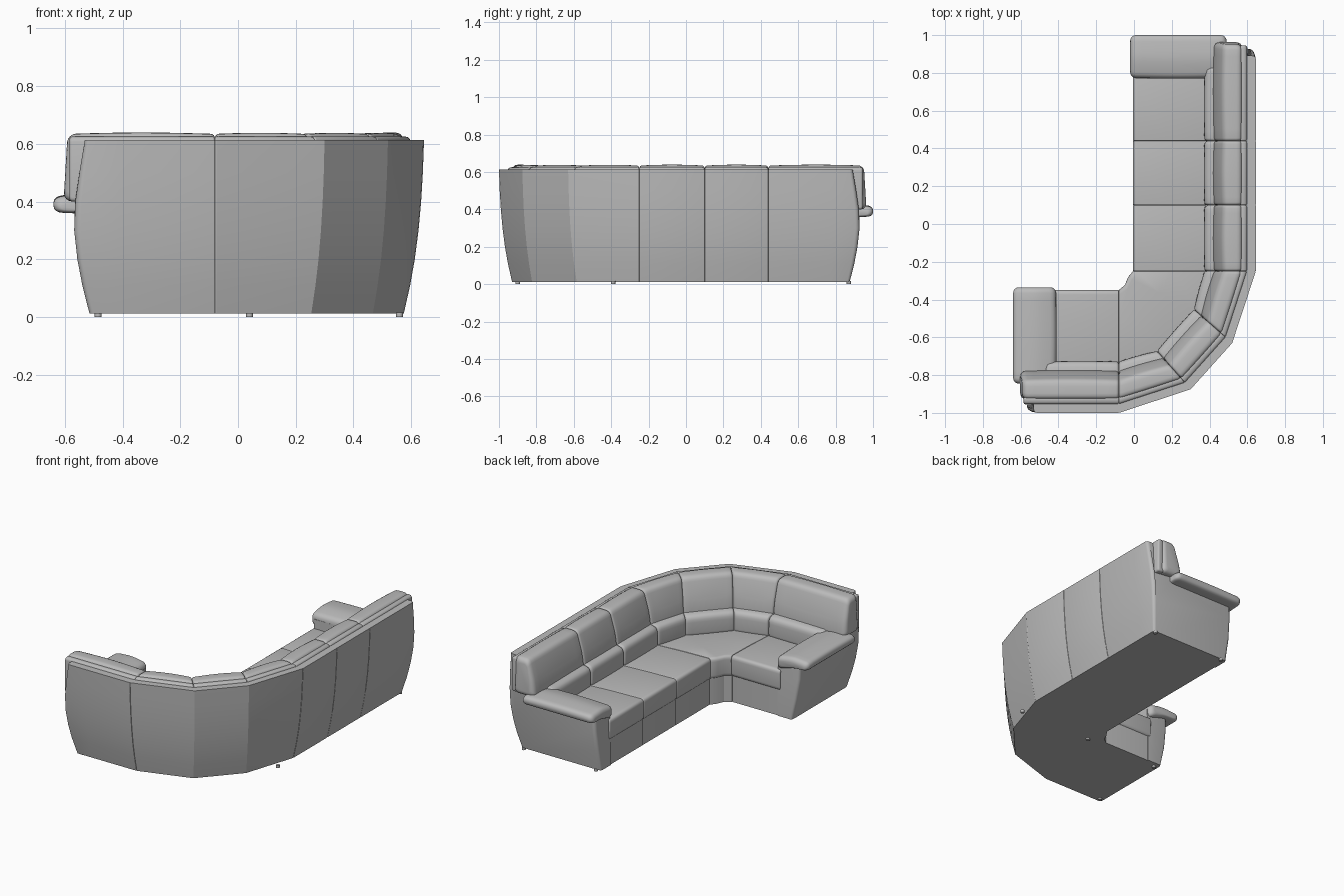
import bpy, bmesh, math
from mathutils import Vector

if "Cube" in bpy.data.objects:
    bpy.data.objects.remove(bpy.data.objects["Cube"])

grey = bpy.data.materials.new("grey leather")
grey.diffuse_color = (0.5, 0.5, 0.5, 1)
grey.use_nodes = True
grey.node_tree.nodes["Principled BSDF"].inputs["Base Color"].default_value = grey.diffuse_color


def finish(name, bm, angle):
    bmesh.ops.recalc_face_normals(bm, faces=bm.faces)
    mesh = bpy.data.meshes.new(name)
    bm.to_mesh(mesh)
    bm.free()
    mesh.materials.append(grey)
    ob = bpy.data.objects.new(name, mesh)
    bpy.context.collection.objects.link(ob)
    bpy.ops.object.select_all(action='DESELECT')
    ob.select_set(True)
    bpy.context.view_layer.objects.active = ob
    bpy.ops.object.shade_smooth_by_angle(angle=math.radians(angle))


def rounded(pts, r, n=4):
    """Round every corner of a closed profile."""
    out = []
    pts = [Vector(p) for p in pts]
    for i, p in enumerate(pts):
        a, b = pts[i - 1] - p, pts[(i + 1) % len(pts)] - p
        a = p + a.normalized() * min(r, a.length * .45)
        b = p + b.normalized() * min(r, b.length * .45)
        for k in range(n + 1):
            t = k / n
            out.append(a * (1 - t) ** 2 + p * 2 * t * (1 - t) + b * t * t)
    return out


def loft(name, stations, prof, r0, r1, angle=35, zin=True, puff=0):
    """Sweep a (u, z) profile through stations, easing both ends in by r0 and r1."""
    us, zs = [p[0] for p in prof], [p[1] for p in prof]
    cu, cz = (min(us) + max(us)) / 2, (min(zs) + max(zs)) / 2
    hu, hz = (max(us) - min(us)) / 2, (max(zs) - min(zs)) / 2
    n = len(stations) - 1
    lens = [(stations[i + 1](cu, cz) - stations[i](cu, cz)).length for i in range(n)]
    arcs = [math.radians(a) for a in (0, 22, 45, 67, 90)]
    rings = []
    if r0:
        rings += [(r0 * (1 - math.cos(a)) / lens[0], r0 * (1 - math.sin(a))) for a in arcs]
    else:
        rings.append((0, 0))
    if puff:
        rings += [(n * k / 8, 0) for k in range(1, 8)]
    else:
        rings += [(k, 0) for k in range(1, n)]
    if r1:
        rings += [(n - r1 * (1 - math.cos(a)) / lens[-1], r1 * (1 - math.sin(a))) for a in reversed(arcs)]
    else:
        rings.append((n, 0))
    bm = bmesh.new()
    loops = []
    for t, d in rings:
        i = min(int(t), n - 1)
        f = t - i
        su = 1 - min(d / hu, .9)
        sz = 1 - min(d / hz, .9) if zin else 1
        bulge = puff * math.sin(math.pi * t / n)
        loop = []
        for u, z in prof:
            v = cu + (u - cu) * su - (bulge if u < cu else 0)
            w = cz + (z - cz) * sz + (bulge if z > cz else 0)
            p = stations[i](v, w).lerp(stations[i + 1](v, w), f)
            loop.append(bm.verts.new((p.x, p.y, w)))
        loops.append(loop)
    m = len(prof)
    for a, b in zip(loops, loops[1:]):
        for k in range(m):
            bm.faces.new((a[k], a[(k + 1) % m], b[(k + 1) % m], b[k]))
    bm.faces.new(loops[0])
    bm.faces.new(loops[-1])
    finish(name, bm, angle)


# Station helpers: u = depth from the seat front, e = position along a straight run
def long_run(e):
    return lambda u, z: Vector((u, e(z) if callable(e) else e))


def short_run(e):
    return lambda u, z: Vector((.36 - (e(z) if callable(e) else e), -u - .355))


def corner_a(u, z):
    if u < .37:
        return Vector((-.027, -.285)).lerp(Vector((.315, -.45)), u / .37)
    return Vector((.315 + (u - .37) * .745, -.45 - (u - .37) * .655))


def corner_b(u, z):
    p = corner_a(u, z)
    return Vector((-p.y - .33, -p.x - .355))


def outer_end(z):
    """Bulging outer face of the arm panels."""
    k = [(0, .872), (.1, .898), (.2, .917), (.3, .928), (.38, .927), (.5, .91), (.62, .89)]
    for (z0, e0), (z1, e1) in zip(k, k[1:]):
        if z <= z1:
            return e0 + (e1 - e0) * (z - z0) / (z1 - z0)
    return k[-1][1]


corner = [long_run(-.25), corner_a, corner_b, short_run(.44)]

# Profiles (depth, height)
back_curve = [(.575, .012), (.597, .11), (.613, .2), (.626, .3), (.635, .4), (.641, .5), (.645, .613)]
base_prof = [(.005, .012)] + back_curve + [(.595, .613), (.5, .29), (.005, .19)]
arm_prof = [(0, .012)] + back_curve + [(.595, .613), (.53, .45), (.49, .38), (.4, .375),
                                       (.01, .375), (.006, .28), (0, .15)]
seat_prof = rounded([(-.004, .178), (-.006, .315), (.2, .31), (.43, .30), (.43, .2)], .025)
lumbar_prof = rounded([(.372, .28), (.374, .415), (.43, .43), (.5, .43), (.5, .28)], .035)
upper_prof = rounded([(.42, .40), (.435, .50), (.475, .633), (.572, .635), (.572, .40)], .03)
roll_prof = rounded([(.55, .40), (.562, .628), (.598, .622), (.6, .40)], .015)
armrest_prof = rounded([(.775, .32), (.772, .405), (.88, .425), (1.0, .415), (1.0, .362), (.9, .358)], .035)

# Straight pieces
pieces = [(long_run, .77, .44, "long_end"), (long_run, .44, .10, "long_middle"),
          (long_run, .10, -.25, "long_inner"), (short_run, .77, .44, "short_end")]
for run, e0, e1, name in pieces:
    end = e0 == .77
    loft(name + "_base", [run(e0), run(e1)], base_prof, 0 if end else .004, .004, 20, zin=False)
    loft(name + "_seat", [run(e0 + (.02 if end else 0)), run(e1)], seat_prof, .006, .006)
    loft(name + "_lumbar", [run(.83 if end else e0), run(e1)], lumbar_prof, .02, .014, puff=.003)
    loft(name + "_back_cushion", [run((lambda z: .965 - .06 * (z - .4)) if end else e0), run(e1)],
         upper_prof, .03 if end else .015, .015, puff=.005)
    loft(name + "_back_roll", [run(.945 if end else e0), run(e1)], roll_prof, .012, .008)

# Corner piece
loft("corner_base", corner, base_prof, .004, .004, 15, zin=False)
loft("corner_seat", corner, seat_prof, .004, .004)
for i in range(3):
    pair = corner[i:i + 2]
    loft(f"corner_lumbar_{i + 1}", pair, lumbar_prof, .012, .012, puff=.003)
    loft(f"corner_back_cushion_{i + 1}", pair, upper_prof, .014, .014, puff=.004)
    loft(f"corner_back_roll_{i + 1}", pair, roll_prof, .006, .006)

# Arm panels and padded armrests
for run, name in ((long_run, "long"), (short_run, "short")):
    loft(name + "_arm_panel", [run(.77), run(outer_end)], arm_prof, 0, .022, 30, zin=False)
    ends = [lambda e, z, run=run, u=u: run(e)(u, z) for u in (-.02, .49)]
    loft(name + "_armrest", ends, armrest_prof, .03, .03, puff=.004)

# Small feet
bm = bmesh.new()
for x, y in ((-.485, -.9), (-.485, -.39), (.04, .87), (.56, .87), (.04, -.39), (.56, -.39)):
    ret = bmesh.ops.create_cone(bm, cap_ends=True, segments=12, radius1=.012, radius2=.012, depth=.016)
    bmesh.ops.translate(bm, verts=ret["verts"], vec=(x, y, .008))
finish("feet", bm, 35)
